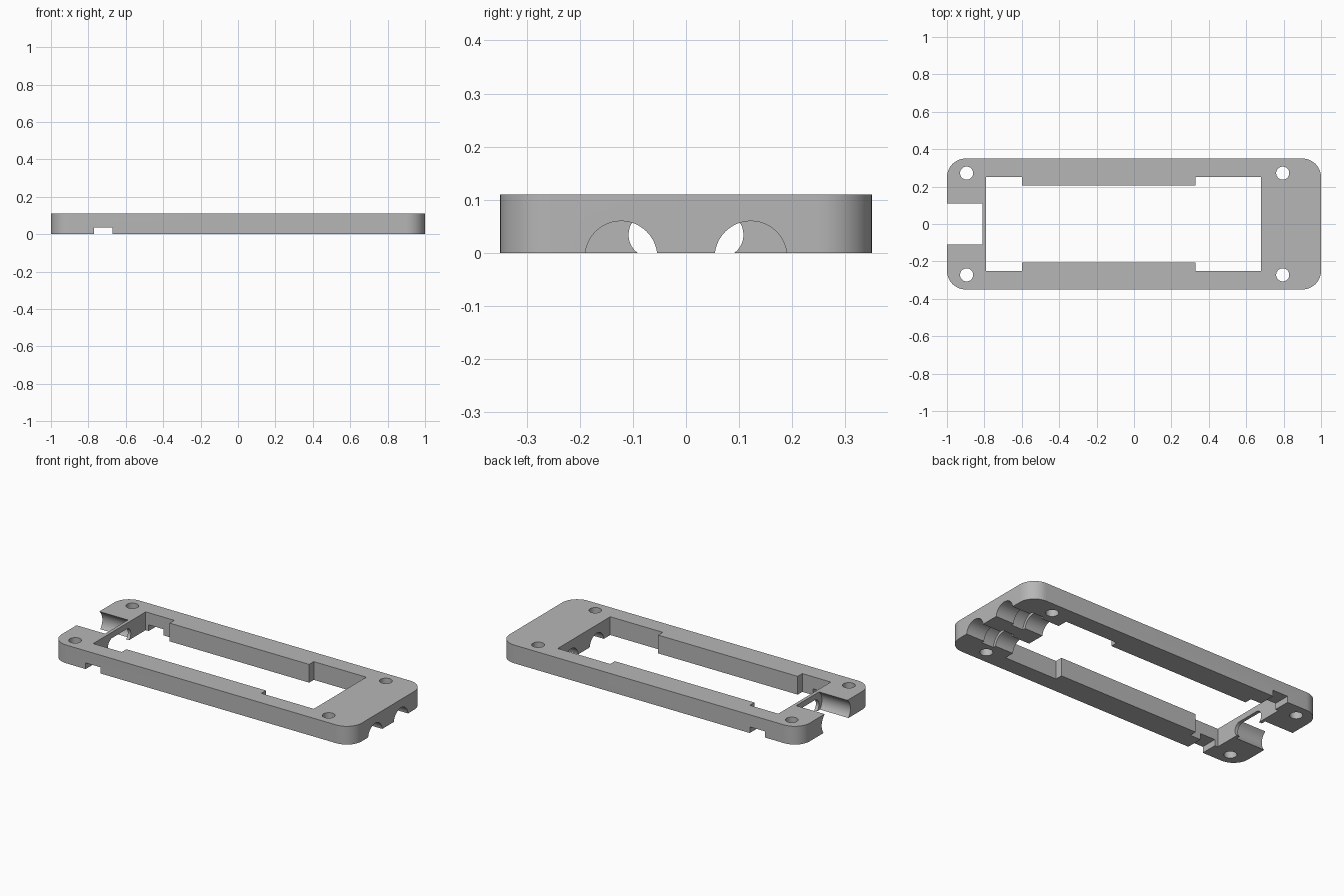
import bpy, bmesh
from math import sin, cos, pi, radians
from mathutils import Vector

if "Cube" in bpy.data.objects:
    bpy.data.objects.remove(bpy.data.objects["Cube"], do_unlink=True)

HEIGHT = 0.11
grey = bpy.data.materials.new("plain grey")
grey.use_nodes = True
grey.diffuse_color = (0.47, 0.47, 0.47, 1)
grey.node_tree.nodes["Principled BSDF"].inputs["Base Color"].default_value = grey.diffuse_color


def prism(name, outline, start, end, axis="Z"):
    """Extrude a closed outline: (x, y) along Z, (y, z) along X."""
    def place(p, t):
        return Vector((p[0], p[1], t)) if axis == "Z" else Vector((t, p[0], p[1]))
    bm = bmesh.new()
    face = bm.faces.new([bm.verts.new(place(p, start)) for p in outline])
    ext = bmesh.ops.extrude_face_region(bm, geom=[face])
    moved = [v for v in ext["geom"] if isinstance(v, bmesh.types.BMVert)]
    bmesh.ops.translate(bm, verts=moved, vec=place((0, 0), end - start))
    bmesh.ops.recalc_face_normals(bm, faces=bm.faces)
    mesh = bpy.data.meshes.new(name)
    bm.to_mesh(mesh)
    bm.free()
    mesh.materials.append(grey)
    obj = bpy.data.objects.new(name, mesh)
    bpy.context.collection.objects.link(obj)
    return obj


def rounded(a0, a1, b0, b1, r, steps=12):
    """Rectangle outline with rounded corners."""
    centres = [(a1 - r, b1 - r), (a0 + r, b1 - r), (a0 + r, b0 + r), (a1 - r, b0 + r)]
    return [(c[0] + r * cos((q + i / steps) * pi / 2), c[1] + r * sin((q + i / steps) * pi / 2))
            for q, c in enumerate(centres) for i in range(steps + 1)]


def rect(a0, a1, b0, b1):
    return [(a0, b0), (a1, b0), (a1, b1), (a0, b1)]


def circle(a, b, r, n=48):
    return [(a + r * cos(2 * pi * i / n), b + r * sin(2 * pi * i / n)) for i in range(n)]


# Plate with rounded corners
frame = prism("case_frame", rounded(-1, 1, -0.35, 0.35, 0.1), 0, HEIGHT)
cutters = []


def cut(outline, start, end, axis="Z"):
    cutters.append(prism("cutter", outline, start, end, axis))


LOW, HIGH = -0.1, HEIGHT + 0.1

# Stepped central window
half = [(-0.79, 0.25), (-0.6, 0.25), (-0.6, 0.206), (0.33, 0.206), (0.33, 0.25), (0.68, 0.25)]
cut(half + [(x, -y) for x, y in reversed(half)], LOW, HIGH)

# Screw holes
for x in (-0.895, 0.795):
    for y in (-0.272, 0.272):
        cut(circle(x, y, 0.035), LOW, HIGH)

# Plug recess with hollowed side walls, open at top and bottom
side = []
for i in range(17):
    z = -0.01 + i * (HEIGHT + 0.02) / 16
    side.append((0.062 + (0.075 ** 2 - min(abs(z - 0.05), 0.06) ** 2) ** 0.5, z))
cut(side + [(-y, z) for y, z in reversed(side)], -1.1, -0.81, "X")

# Rounded opening beneath the thin bar
cut(rounded(-0.108, 0.108, -0.007, 0.075, 0.04), -0.83, -0.77, "X")

# Strap slot across the underside
cut(rect(-0.77, -0.67, -0.5, 0.5), LOW, 0.037)

# Cable grooves with a wider collar pocket
for y in (-0.122, 0.122):
    cut(circle(y, -0.008, 0.068), 0.6, 1.1, "X")
    cut(circle(y, -0.008, 0.086), 0.8, 0.88, "X")

# Apply the cuts and remove the helpers
bpy.context.view_layer.objects.active = frame
frame.select_set(True)
for cutter in cutters:
    cutter.hide_render = True
    mod = frame.modifiers.new("cut", "BOOLEAN")
    mod.operation = "DIFFERENCE"
    mod.solver = "EXACT"
    mod.object = cutter
    bpy.ops.object.modifier_apply(modifier=mod.name)
    bpy.data.objects.remove(cutter, do_unlink=True)

bpy.ops.object.shade_smooth_by_angle(angle=radians(30))
